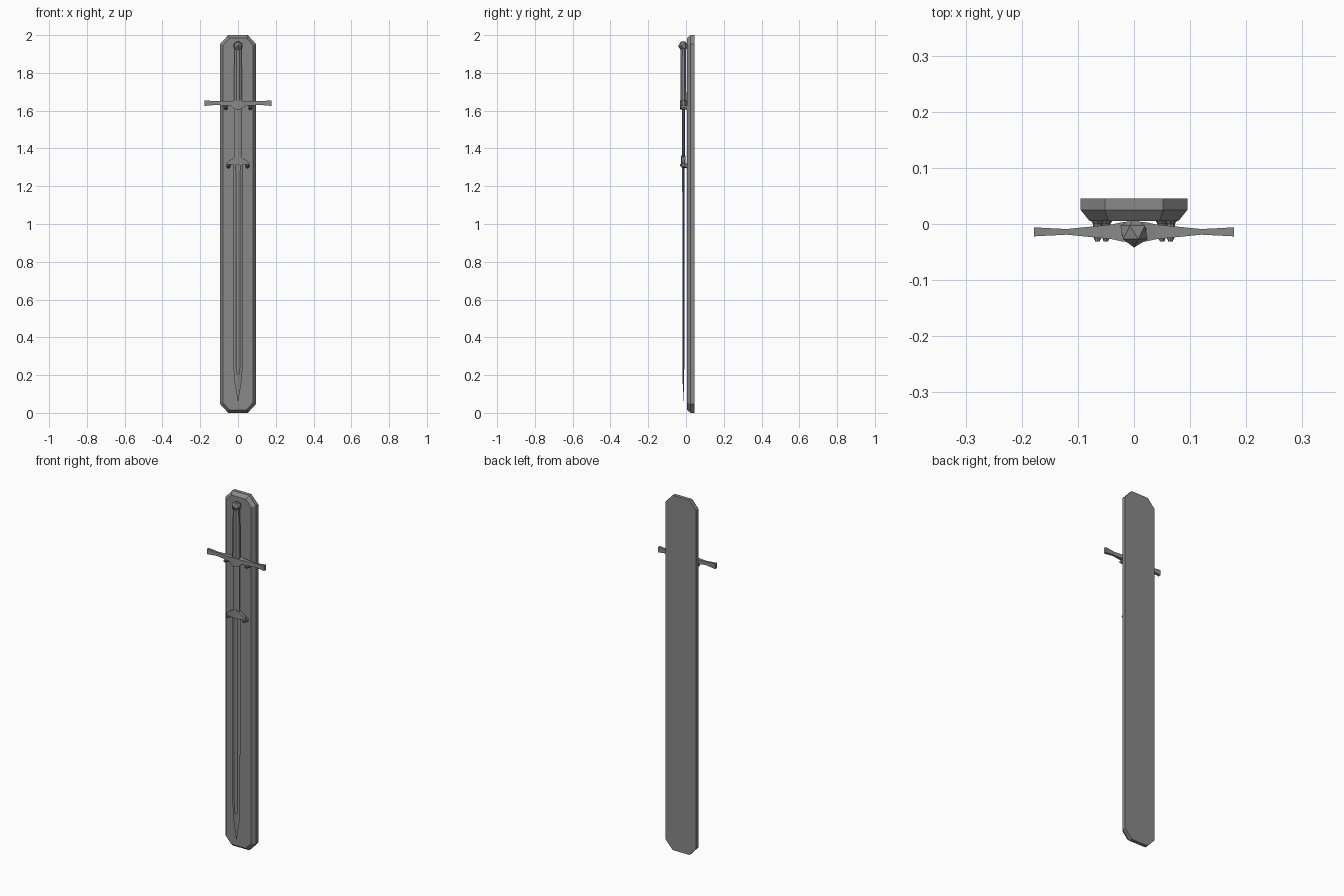
import bpy, bmesh, math
from mathutils import Matrix

cube = bpy.data.objects.get("Cube")
if cube:
    bpy.data.objects.remove(cube)

grey = bpy.data.materials.new("dull grey")
grey.use_nodes = True
colour = (0.25, 0.25, 0.25, 1)
grey.diffuse_color = colour
grey.node_tree.nodes["Principled BSDF"].inputs["Base Color"].default_value = colour

MID = -0.014  # depth of the sword's centre plane


def finish(name, bm):
    bmesh.ops.recalc_face_normals(bm, faces=bm.faces)
    mesh = bpy.data.meshes.new(name)
    bm.to_mesh(mesh)
    bm.free()
    mesh.materials.append(grey)
    obj = bpy.data.objects.new(name, mesh)
    bpy.context.collection.objects.link(obj)
    return obj


def loft(name, rings):
    """Bridge rings of equal length and cap both ends."""
    bm = bmesh.new()
    loops = [[bm.verts.new(p) for p in ring] for ring in rings]
    n = len(loops[0])
    for a, b in zip(loops, loops[1:]):
        for i in range(n):
            j = (i + 1) % n
            bm.faces.new((a[i], a[j], b[j], b[i]))
    bm.faces.new(loops[0])
    bm.faces.new(loops[-1])
    return finish(name, bm)


# Plaque: long octagon with a bevelled front edge
def octagon(inset, y):
    w, h, cx, cz = 0.095 - inset, 1 - inset, 0.052 - inset * 0.4, 0.953 - inset * 0.4
    quarter = [(w, cz), (cx, h)]
    pts = quarter + [(-x, z) for x, z in reversed(quarter)]
    pts += [(-x, -z) for x, z in pts]
    return [(x, y, z + 1) for x, z in pts]


loft("plaque", [octagon(0, 0.045), octagon(0, 0.025), octagon(0.016, 0.005)])


# Blade: bevelled edges, with a sunken fuller that runs out before the point
def blade_ring(z, half, ridge, thick, groove):
    front = [(half, 0), (ridge, -thick), (ridge * 0.6, -groove),
             (-ridge * 0.6, -groove), (-ridge, -thick)]
    pts = front + [(-x, -y) for x, y in front]
    return [(x, y + MID, z) for x, y in pts]


loft("blade", [
    blade_ring(1.33, 0.026, 0.012, 0.006, 0.003),
    blade_ring(0.24, 0.023, 0.010, 0.005, 0.003),
    blade_ring(0.20, 0.022, 0.004, 0.004, 0.004),
    blade_ring(0.18, 0.021, 0.002, 0.004, 0.004),
    blade_ring(0.06, 0.001, 0.0005, 0.0005, 0.0005),
])


# Round or faceted upright rods
def rod(name, sides, sections):
    rings = []
    for z, rx, ry in sections:
        angles = [math.tau * (i + 0.5) / sides for i in range(sides)]
        rings.append([(rx * math.cos(a), MID + ry * math.sin(a), z) for a in angles])
    return loft(name, rings)


rod("ricasso", 8, [(1.32, 0.022, 0.008), (1.62, 0.022, 0.008)])
rod("grip", 8, [(1.64, 0.024, 0.017), (1.78, 0.023, 0.016), (1.93, 0.019, 0.015)])

# Pommel: coarse faceted ball with a vertex facing forwards
bm = bmesh.new()
bmesh.ops.create_icosphere(bm, subdivisions=1, radius=0.027,
                           matrix=Matrix.Translation((0, MID - 0.001, 1.942))
                           @ Matrix.Rotation(math.pi / 2, 4, "X"))
finish("pommel", bm)


# Crossguard and parrying lugs: mirrored stations of (x, half depth, bottom, top)
def crosspiece(name, stations):
    full = [(-x, d, b, t) for x, d, b, t in reversed(stations) if x > 0] + stations
    return loft(name, [[(x, MID - d, b), (x, MID + d, b), (x, MID + d, t), (x, MID - d, t)]
                       for x, d, b, t in full])


crosspiece("crossguard", [
    (0, 0.019, 1.605, 1.655), (0.022, 0.017, 1.610, 1.653), (0.04, 0.013, 1.626, 1.65),
    (0.12, 0.005, 1.63, 1.65), (0.178, 0.008, 1.625, 1.655),
])
crosspiece("parrying_lugs", [
    (0, 0.012, 1.312, 1.362), (0.020, 0.011, 1.312, 1.352),
    (0.045, 0.007, 1.314, 1.336), (0.060, 0.004, 1.316, 1.324),
])


# Wall pegs: tapered pegs with an upturned tip holding the sword up
def peg(name, x, z):
    rings = []
    for y, r, lift in [(0.008, 0.013, 0), (0.0, 0.008, 0), (-0.021, 0.008, 0),
                       (-0.031, 0.004, 0.004)]:
        rings.append([(x + r * math.cos(math.tau * i / 8), y,
                       z + lift + r * 1.3 * math.sin(math.tau * i / 8)) for i in range(8)])
    return loft(name, rings)


for side, label in [(1, "left"), (-1, "right")]:
    peg("upper_peg_" + label, side * 0.065, 1.617)
    peg("lower_peg_" + label, side * 0.050, 1.308)
